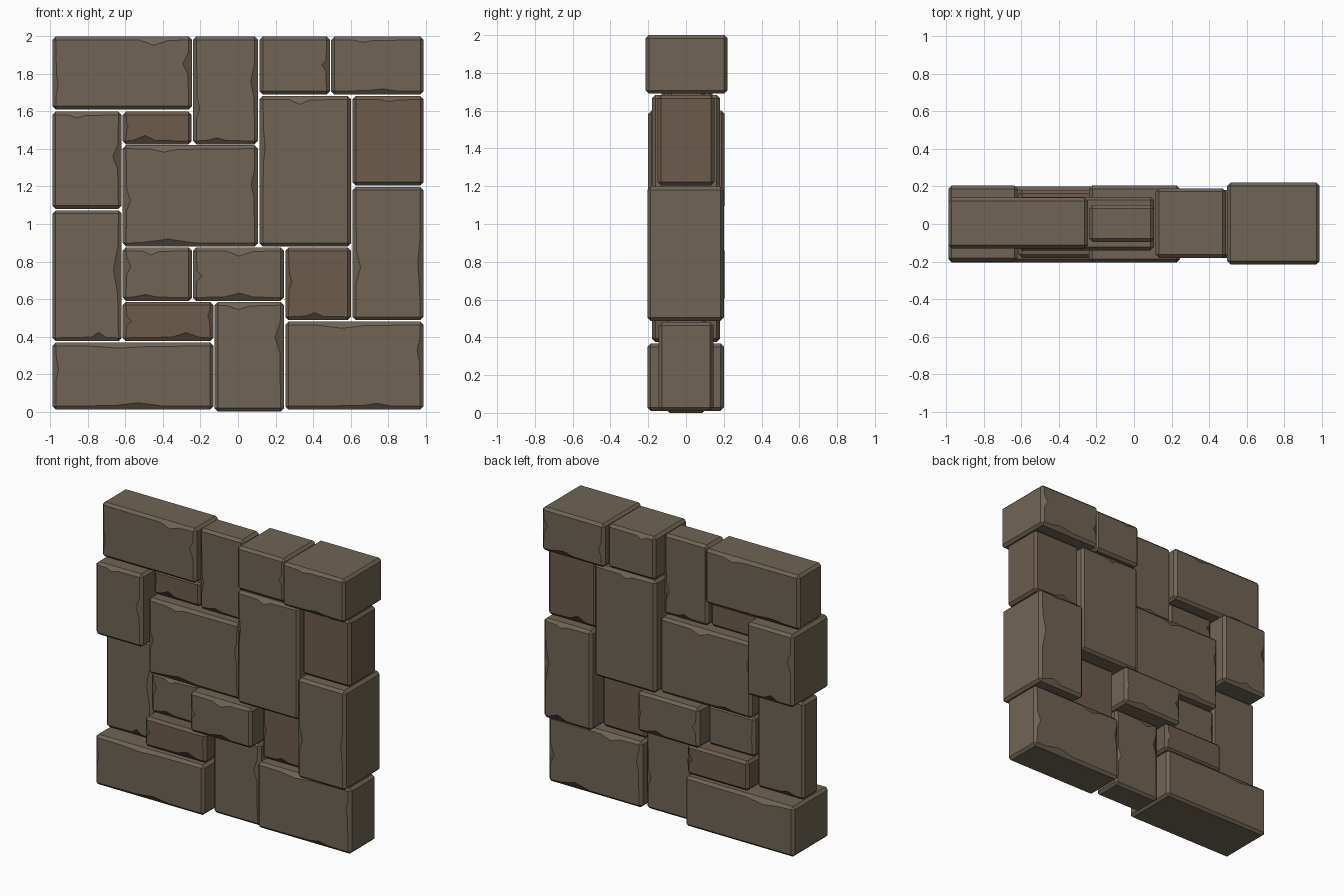
import bpy, bmesh, random
from mathutils import Vector

if "Cube" in bpy.data.objects:
    bpy.data.objects.remove(bpy.data.objects["Cube"])

random.seed(7)
BEVEL = 0.018


def material(name, rgb):
    m = bpy.data.materials.new(name)
    m.diffuse_color = (*rgb, 1)
    m.use_nodes = True
    m.node_tree.nodes["Principled BSDF"].inputs["Base Color"].default_value = m.diffuse_color
    return m


GREY = material("grey_brown_stone", (0.163, 0.129, 0.089))
BROWN = material("warm_brown_stone", (0.15, 0.107, 0.073))


def chip(bm, edge, centre):
    """Push a small notch into the flat face along one worn edge."""
    a, b = (v.co.copy() for v in edge.verts)
    along = b - a
    axis = 2 if abs(along.x) > abs(along.z) else 0
    inward = Vector((0, 0, 0))
    inward[axis] = -1 if a[axis] > centre[axis] else 1
    geom = bmesh.ops.bisect_edges(bm, edges=[edge], cuts=3)["geom_split"]
    new = [v for v in geom if isinstance(v, bmesh.types.BMVert)
           and min((v.co - a).length, (v.co - b).length) > 1e-5]
    new.sort(key=lambda v: (v.co - a).length)
    t, w = random.uniform(0.25, 0.75), random.uniform(0.1, 0.2)
    depths = (0.002, random.uniform(0.012, 0.032), 0.004)
    for v, s, d in zip(new, (t - w, t, t + w), depths):
        v.co = a + along * s + inward * d


def block(name, x0, x1, z0, z1, y0, y1, mat=GREY):
    """Chamfered stone with chipped front and back edges."""
    bm = bmesh.new()
    bmesh.ops.create_cube(bm, size=1)
    centre = Vector(((x0 + x1) / 2, (y0 + y1) / 2, (z0 + z1) / 2))
    size = Vector((x1 - x0, y1 - y0, z1 - z0))
    for v in bm.verts:
        v.co = Vector(c * s for c, s in zip(v.co, size)) + centre
    bmesh.ops.bevel(bm, geom=bm.edges[:], offset=BEVEL, segments=1,
                    profile=0.5, affect='EDGES')
    rim = [e for e in bm.edges
           if all(abs(abs(v.co.y - centre.y) - size.y / 2) < 1e-4 for v in e.verts)]
    for e in rim:
        if random.random() < 0.5:
            chip(bm, e, centre)
    bmesh.ops.recalc_face_normals(bm, faces=bm.faces[:])
    me = bpy.data.meshes.new(name)
    bm.to_mesh(me)
    bm.free()
    me.materials.append(mat)
    bpy.context.collection.objects.link(bpy.data.objects.new(name, me))


# Top course
block("top_left_stone", -0.99, -0.245, 1.61, 2.0, -0.13, 0.14)
block("top_middle_stone", -0.24, 0.107, 1.425, 2.0, -0.095, 0.10)
block("top_inner_right_stone", 0.115, 0.49, 1.69, 2.0, -0.18, 0.19)
block("top_right_stone", 0.497, 0.99, 1.69, 2.0, -0.215, 0.22)

# Upper middle
block("upper_left_stone", -0.99, -0.62, 1.08, 1.60, -0.20, 0.205)
block("small_upper_stone", -0.615, -0.247, 1.425, 1.60, -0.08, 0.08, BROWN)
block("centre_stone", -0.615, 0.107, 0.88, 1.42, -0.14, 0.145)
block("tall_centre_right_stone", 0.115, 0.602, 0.88, 1.683, -0.18, 0.18)
block("upper_right_stone", 0.61, 0.99, 1.205, 1.683, -0.15, 0.15, BROWN)

# Lower middle
block("lower_right_stone", 0.61, 0.99, 0.487, 1.198, -0.205, 0.20)
block("lower_left_stone", -0.99, -0.62, 0.375, 1.073, -0.085, 0.085)
block("small_inner_left_stone", -0.615, -0.245, 0.59, 0.875, -0.105, 0.105)
block("projecting_stone", -0.24, 0.245, 0.59, 0.875, -0.205, 0.205)
block("inner_right_stone", 0.252, 0.602, 0.487, 0.875, -0.09, 0.09, BROWN)
block("small_lower_stone", -0.615, -0.13, 0.375, 0.585, -0.18, 0.18, BROWN)

# Bottom course
block("bottom_left_stone", -0.99, -0.13, 0.01, 0.368, -0.205, 0.20)
block("bottom_middle_stone", -0.125, 0.245, 0.0, 0.585, -0.105, 0.105)
block("bottom_right_stone", 0.252, 0.99, 0.01, 0.48, -0.145, 0.145)
